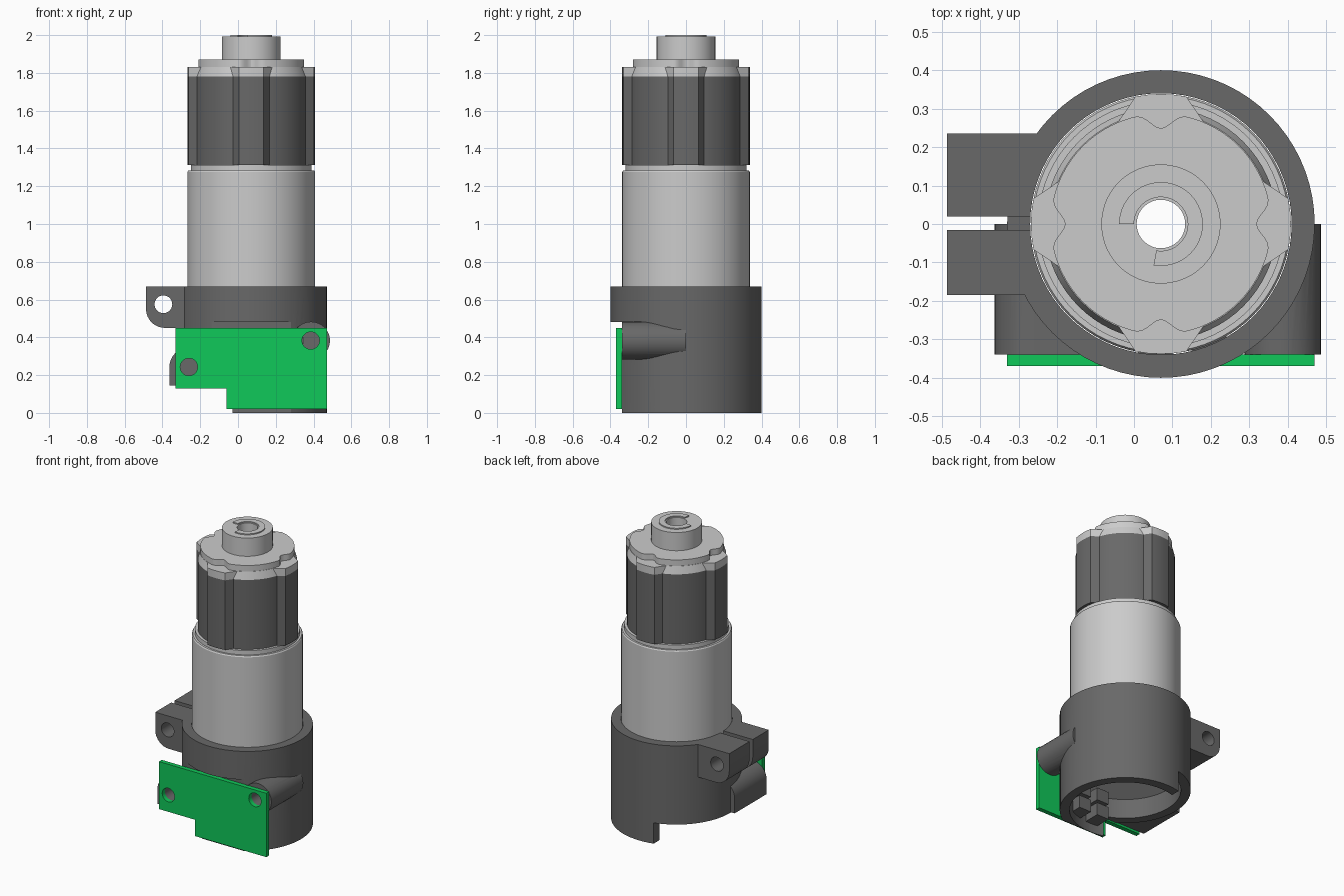
import bpy, bmesh
from math import sin, cos, pi, sqrt, radians

if "Cube" in bpy.data.objects:
    bpy.data.objects.remove(bpy.data.objects["Cube"])

CX = 0.07   # x of the motor axis


def material(name, rgb):
    m = bpy.data.materials.new(name)
    m.diffuse_color = (*rgb, 1)
    m.use_nodes = True
    m.node_tree.nodes["Principled BSDF"].inputs["Base Color"].default_value = m.diffuse_color
    return m


DARK = material("dark_grey", (0.14, 0.14, 0.14))
GREEN = material("board_green", (0.005, 0.58, 0.1))


def finish(name, bm, mat=None):
    bmesh.ops.recalc_face_normals(bm, faces=bm.faces)
    me = bpy.data.meshes.new(name)
    bm.to_mesh(me)
    bm.free()
    ob = bpy.data.objects.new(name, me)
    bpy.context.collection.objects.link(ob)
    if mat:
        me.materials.append(mat)
    return ob


def prism(name, pts, axis, lo, hi, mat=None):
    """Extrude a 2D outline along z (points are x,y) or y (points are x,z)."""
    bm = bmesh.new()
    place = (lambda p, t: (p[0], p[1], t)) if axis == 'z' else (lambda p, t: (p[0], t, p[1]))
    a = [bm.verts.new(place(p, lo)) for p in pts]
    b = [bm.verts.new(place(p, hi)) for p in pts]
    bm.faces.new(a)
    bm.faces.new(b)
    for i in range(len(pts)):
        j = (i + 1) % len(pts)
        bm.faces.new((a[i], a[j], b[j], b[i]))
    return finish(name, bm, mat)


def lathe(name, profile, mat=None, n=72):
    """Revolve a closed (radius, z) profile around the motor axis."""
    bm = bmesh.new()
    rings = [[bm.verts.new((CX + r * cos(2 * pi * k / n), r * sin(2 * pi * k / n), z))
              for r, z in profile] for k in range(n)]
    for k in range(n):
        p, q = rings[k], rings[(k + 1) % n]
        for i in range(len(profile)):
            j = (i + 1) % len(profile)
            bm.faces.new((p[i], q[i], q[j], p[j]))
    return finish(name, bm, mat)


def arc(cx, cy, r, a0=0, a1=360, n=12):
    return [(cx + r * cos(radians(a0 + (a1 - a0) * k / n)),
             cy + r * sin(radians(a0 + (a1 - a0) * k / n))) for k in range(n + 1)]


def circle(cx, cy, r, n=32):
    return arc(cx, cy, r, n=n)[:-1]


def rect(x0, x1, y0, y1):
    return [(x0, y0), (x1, y0), (x1, y1), (x0, y1)]


def combine(ob, tools, op):
    """Boolean each tool into ob, then remove the tools."""
    bpy.context.view_layer.objects.active = ob
    for t in tools:
        t.hide_render = True
        m = ob.modifiers.new("bool", 'BOOLEAN')
        m.operation, m.solver, m.object = op, 'EXACT', t
        bpy.ops.object.modifier_apply(modifier=m.name)
        bpy.data.objects.remove(t)


# Clamp collar: ring, two ears and two board bosses, then all cuts
collar = prism("clamp_collar", circle(CX, 0, 0.4, 72), 'z', 0, 0.67, DARK)
ear = [(-0.2, 0.45)] + arc(-0.387, 0.55, 0.1, 270, 180, 8) + [(-0.487, 0.67), (-0.2, 0.67)]
boss_left = [(-0.1, 0.145), (-0.363, 0.145)] + arc(-0.26, 0.243, 0.103, 180, 90, 10) + [(-0.1, 0.346)]
combine(collar, [
    prism("ear_front", ear, 'y', -0.185, -0.015, DARK),
    prism("ear_back", ear, 'y', 0.02, 0.235, DARK),
    prism("boss_left", boss_left, 'y', -0.34, 0, DARK),
    prism("boss_right", circle(0.387, 0.383, 0.1), 'y', -0.34, 0, DARK),
], 'UNION')
HOLES = [(-0.26, 0.243), (0.385, 0.383)]
combine(collar, [
    prism("bore", circle(CX, 0, 0.34, 72), 'z', -0.1, 0.8, DARK),
    prism("front_flat", rect(-0.6, 0.6, -0.6, -0.34), 'z', -0.1, 0.48, DARK),
    prism("lower_step", rect(-0.6, -0.03, -0.6, 0.6), 'z', -0.1, 0.14, DARK),
    prism("slit", rect(-0.6, -0.2, -0.015, 0.02), 'z', 0.45, 0.8, DARK),
    prism("ear_hole", circle(-0.395, 0.575, 0.047), 'y', -0.3, 0.3, DARK),
] + [prism("screw_hole", circle(x, z, 0.046), 'y', -0.4, -0.2, DARK) for x, z in HOLES], 'DIFFERENCE')

# Circuit board with two screw holes and four connector blocks behind it
board = prism("circuit_board", [(-0.33, 0.13), (-0.06, 0.13), (-0.06, 0.02), (0.47, 0.02),
                                (0.47, 0.45), (-0.33, 0.45)], 'y', -0.37, -0.34, GREEN)
combine(board, [prism("board_hole", circle(x, z, 0.046), 'y', -0.5, -0.2, GREEN)
                for x, z in HOLES], 'DIFFERENCE')
blocks = []
for x in (0.055, 0.195):
    for z in (0.06, 0.165):
        blocks.append(prism("connector_block", rect(x - 0.045, x + 0.045, z, z + 0.085),
                            'y', -0.339, -0.23, DARK))

# Motor can with neck
motor = lathe("motor_can", [(0.063, 0.27), (0.338, 0.27), (0.338, 1.275), (0.333, 1.283),
                            (0.32, 1.283), (0.32, 1.312), (0.063, 1.312)])

# Gearbox body, chamfered cap and output shaft
gearbox = lathe("gearbox_body", [(0.063, 1.312), (0.303, 1.312), (0.303, 1.78), (0.063, 1.78)], DARK)
cap = lathe("gearbox_cap", [(0.063, 1.78), (0.303, 1.78), (0.289, 1.83), (0.063, 1.83)])
shaft = lathe("output_shaft", [(0.063, 1.82), (0.155, 1.82), (0.155, 1.993), (0.063, 1.993)])

# Four tapered ribs around the gearbox, light at the tips
ribs = []
for k in range(4):
    half = [(sqrt(0.338 ** 2 - t * t), t) for t in (-0.066, -0.033, 0, 0.033, 0.066)]
    outline = [(0.26, -0.115)] + half + [(0.26, 0.115)]
    c, s = cos(k * pi / 2), sin(k * pi / 2)
    pts = [(CX + x * c - y * s, x * s + y * c) for x, y in outline]
    ribs.append(prism("gearbox_rib", pts, 'z', 1.312, 1.78, DARK))
    ribs.append(prism("rib_tip", pts, 'z', 1.78, 1.83))

# Scalloped top plate
outline = []
for k in range(144):
    a = 2 * pi * k / 144
    d = abs((a + pi / 4) % (pi / 2) - pi / 4)
    r = 0.287 - (0.038 * cos(d / 0.23 * pi / 2) ** 2 if d < 0.23 else 0)
    outline.append((CX + r * cos(a), r * sin(a)))
plate = prism("top_plate", outline, 'z', 1.82, 1.87)
combine(plate, [prism("plate_bore", circle(CX, 0, 0.063, 72), 'z', 1.7, 2.1)], 'DIFFERENCE')

# Raised C-shaped lip on the shaft end
lip = prism("shaft_lip", arc(CX, 0, 0.109, -100, 180, 40) + arc(CX, 0, 0.07, 180, -100, 40),
            'z', 1.985, 2.0)

# Smooth the round surfaces, keep the edges sharp
bpy.ops.object.select_all(action='DESELECT')
for ob in [collar, board, motor, gearbox, cap, shaft, plate, lip] + ribs:
    ob.select_set(True)
bpy.context.view_layer.objects.active = collar
bpy.ops.object.shade_smooth_by_angle(angle=radians(25))
